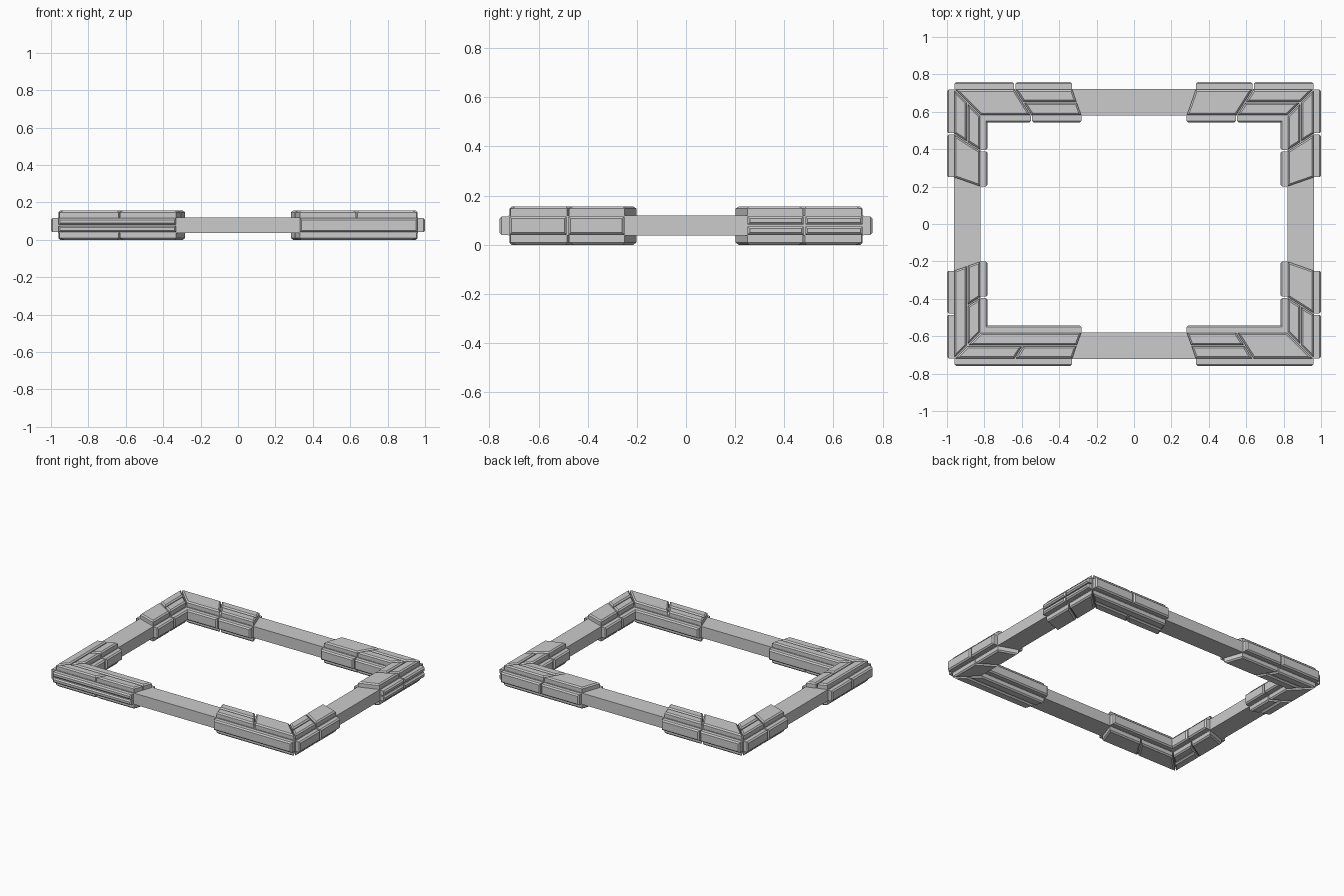
import bpy, bmesh
from mathutils import Vector

if "Cube" in bpy.data.objects:
    bpy.data.objects.remove(bpy.data.objects["Cube"])

X, Y = 0.963, 0.722        # outer half sizes of the bar frame
W, H = 0.143, 0.082        # bar width and height
Z0 = 0.045                 # underside of the bars
T, GAP, BEV = 0.037, 0.0035, 0.009   # plate thickness, half seam, edge bevel


def make_object(name, bm):
    bmesh.ops.recalc_face_normals(bm, faces=bm.faces)
    me = bpy.data.meshes.new(name)
    bm.to_mesh(me)
    bm.free()
    ob = bpy.data.objects.new(name, me)
    bpy.context.collection.objects.link(ob)


def box(name, lo, hi):
    bm = bmesh.new()
    bmesh.ops.create_cube(bm, size=1)
    for v in bm.verts:
        v.co = Vector([a + (b - a) * (c + 0.5) for a, b, c in zip(lo, hi, v.co)])
    make_object(name, bm)


def inset(poly, d):
    """Shrink a convex counter-clockwise polygon by d."""
    out = []
    n = len(poly)
    for i in range(n):
        p0, p1, p2 = (Vector(poly[(i + k) % n]) for k in (-1, 0, 1))
        a, b = (p1 - p0).normalized(), (p2 - p1).normalized()
        na, nb = Vector((-a.y, a.x)), Vector((-b.y, b.x))
        out.append(p1 + (na + nb) * (d / (1 + na.dot(nb))))
    return out


def add_plate(bm, poly, place):
    """Bevelled slab over a polygon, put in 3D by place(a, b, height)."""
    base = inset(poly, GAP)
    levels = [(base, -0.003), (base, T - BEV), (inset(base, BEV), T)]
    rings = [[bm.verts.new(place(p[0], p[1], h)) for p in ring] for ring, h in levels]
    n = len(poly)
    for lo, hi in zip(rings, rings[1:]):
        for i in range(n):
            j = (i + 1) % n
            bm.faces.new((lo[i], lo[j], hi[j], hi[i]))
    bm.faces.new(rings[0][::-1])
    bm.faces.new(rings[-1])


# Plate layouts: (from line, to line, from, to across); lines: 0 corner, 1 seam, 2 end
LAYOUT = {
    "whole": [(0, 2, 0, 1)],
    "two": [(0, 1, 0, 1), (1, 2, 0, 1)],
    "strips": [(0, 2, 0, .5), (0, 2, .5, 1)],
    "end_split": [(0, 1, 0, 1), (1, 2, 0, .5), (1, 2, .5, 1)],
    "corner_split": [(0, 1, 0, .5), (0, 1, .5, 1), (1, 2, 0, 1)],
    "outer_cut": [(0, 1, 0, .5), (1, 2, 0, .5), (0, 2, .5, 1)],
    "inner_cut": [(0, 2, 0, .5), (0, 1, .5, 1), (1, 2, .5, 1)],
    "four": [(0, 1, 0, .5), (0, 1, .5, 1), (1, 2, 0, .5), (1, 2, .5, 1)],
}


def cladding(name, layout, lines, width, place):
    bm = bmesh.new()
    for s0, s1, t0, t1 in LAYOUT[layout]:
        u = lambda s, t: lines[s][0] + (lines[s][1] - lines[s][0]) * t
        poly = [(u(s0, t0), t0 * width), (u(s1, t0), t0 * width),
                (u(s1, t1), t1 * width), (u(s0, t1), t1 * width)]
        add_plate(bm, poly, place)
    make_object(name, bm)


def arm(axis, sx, sy, top, bottom, outer, inner):
    def world(u, v, z):     # u along the bar from the corner, v inward
        if axis == "x":
            return (sx * (X - u), sy * (Y - v), z)
        return (sx * (X - v), sy * (Y - u), z)
    seam, end = ((.325, .415), (.635, .685)) if axis == "x" else ((.24, .33), (.475, .525))
    slant = [(0, W), seam, end]
    out_l = [(0, 0)] + [(s[0], s[0]) for s in (seam, end)]
    in_l = [(W - GAP, W - GAP)] + [(s[1], s[1]) for s in (seam, end)]
    tag = f"{'back' if sy > 0 else 'front'}_{'right' if sx > 0 else 'left'}_{axis}"
    cladding(tag + "_top_plates", top, slant, W, lambda a, b, h: world(a, b, Z0 + H + h))
    cladding(tag + "_bottom_plates", bottom, slant, W, lambda a, b, h: world(a, b, Z0 - h))
    cladding(tag + "_outer_plates", outer, out_l, H, lambda a, b, h: world(a, -h, Z0 + b))
    cladding(tag + "_inner_plates", inner, in_l, H, lambda a, b, h: world(a, W + h, Z0 + b))


# Inner rectangular frame
for s, side in ((-1, "front"), (1, "back")):
    y0, y1 = sorted((s * Y, s * (Y - W)))
    box(side + "_bar", (-X, y0, Z0), (X, y1, Z0 + H))
for s, side in ((-1, "left"), (1, "right")):
    x0, x1 = sorted((s * X, s * (X - W)))
    box(side + "_bar", (x0, -(Y - W), Z0), (x1, Y - W, Z0 + H))

# Corner cladding, two arms per corner: top, bottom, outer, inner layouts
arm("x", -1, -1, "outer_cut", "two", "strips", "whole")
arm("y", -1, -1, "inner_cut", "corner_split", "two", "two")
arm("x", 1, -1, "end_split", "strips", "whole", "whole")
arm("y", 1, -1, "corner_split", "two", "two", "two")
arm("x", -1, 1, "end_split", "corner_split", "two", "two")
arm("y", -1, 1, "corner_split", "end_split", "two", "two")
arm("x", 1, 1, "corner_split", "inner_cut", "two", "two")
arm("y", 1, 1, "corner_split", "two", "four", "two")

# Rest on the ground
for ob in bpy.context.collection.objects:
    ob.location.z = T - Z0
